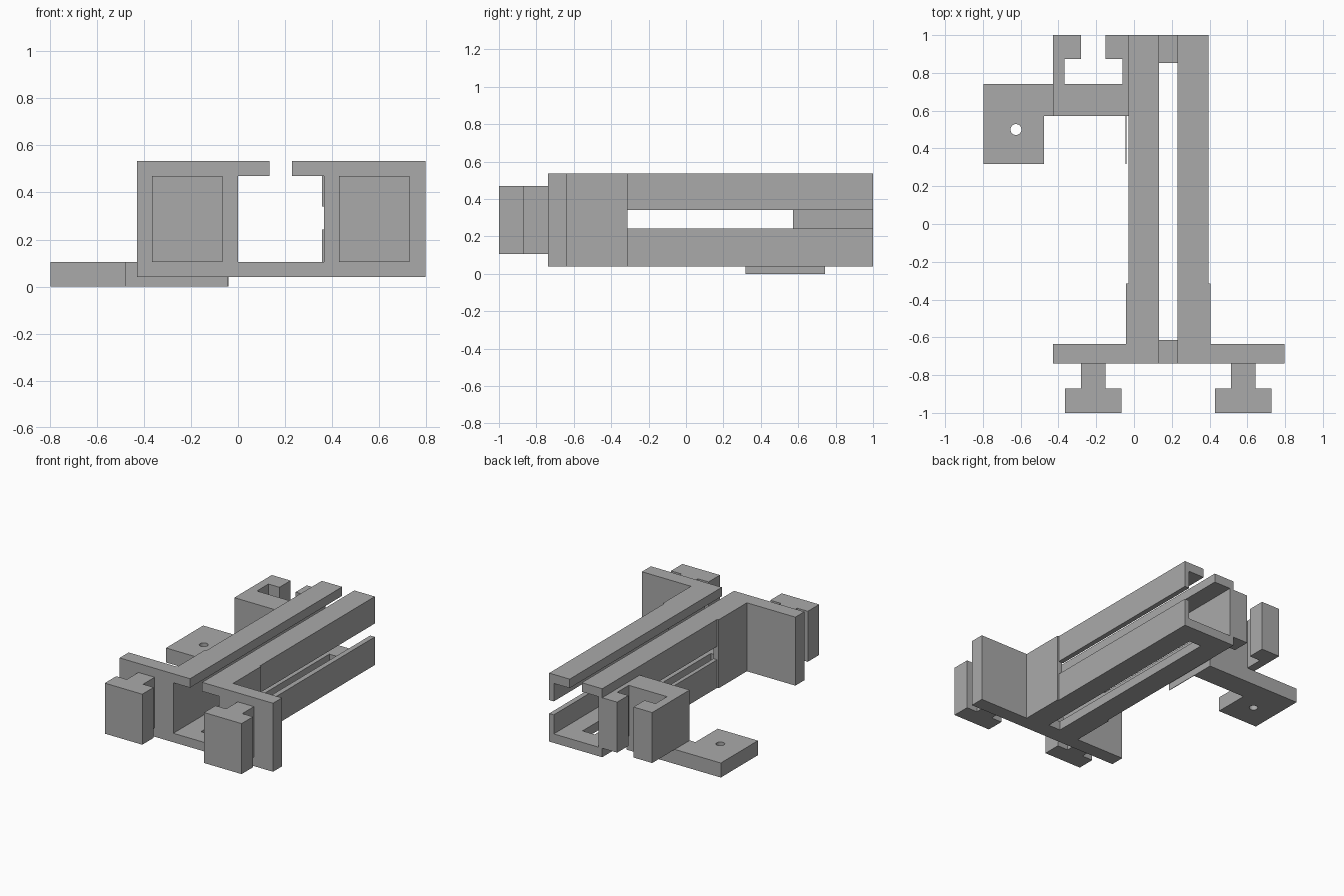
import bpy
import bmesh
from mathutils import Vector

cube = bpy.data.objects.get("Cube")
if cube:
    bpy.data.objects.remove(cube, do_unlink=True)

gray = bpy.data.materials.new("plain_gray")
gray.use_nodes = True
COLOR = (0.4, 0.4, 0.4, 1)
gray.diffuse_color = COLOR
gray.node_tree.nodes["Principled BSDF"].inputs["Base Color"].default_value = COLOR


def prism(name, points, axis, start, end):
    """Extrude a flat outline along y (points are x, z) or z (points are x, y)."""
    bm = bmesh.new()
    place = (lambda a, b: (a, start, b)) if axis == "y" else (lambda a, b: (a, b, start))
    step = Vector((0, end - start, 0)) if axis == "y" else Vector((0, 0, end - start))
    face = bm.faces.new([bm.verts.new(place(a, b)) for a, b in points])
    moved = bmesh.ops.extrude_face_region(bm, geom=[face])["geom"]
    bmesh.ops.translate(bm, vec=step, verts=[v for v in moved if isinstance(v, bmesh.types.BMVert)])
    if face.is_valid and len(face.edges[0].link_faces) < 2:
        bm.faces.new(list(face.verts))
    bmesh.ops.recalc_face_normals(bm, faces=bm.faces)
    mesh = bpy.data.meshes.new(name)
    bm.to_mesh(mesh)
    bm.free()
    mesh.materials.append(gray)
    obj = bpy.data.objects.new(name, mesh)
    bpy.context.collection.objects.link(obj)
    return obj


def box(name, x, y, z):
    return prism(name, [(x[0], y[0]), (x[1], y[0]), (x[1], y[1]), (x[0], y[1])], "z", *z)


def combine(target, tool, operation):
    """Apply a boolean and remove the tool object."""
    tool.hide_render = True
    mod = target.modifiers.new("boolean", "BOOLEAN")
    mod.operation, mod.object, mod.solver = operation, tool, "EXACT"
    bpy.context.view_layer.update()
    graph = bpy.context.evaluated_depsgraph_get()
    mesh = bpy.data.meshes.new_from_object(target.evaluated_get(graph))
    target.modifiers.clear()
    target.data = mesh
    bpy.data.objects.remove(tool, do_unlink=True)


LOW, FLOOR, CEIL, HIGH = 0.04, 0.105, 0.47, 0.535
SLOT = (0.133, 0.23)


def channel(name, outer, inner, y0, y1):
    """Square channel with a slot along its top."""
    left = [(SLOT[0], HIGH), (outer[0], HIGH), (outer[0], LOW)]
    right = [(outer[1], LOW), (outer[1], HIGH), (SLOT[1], HIGH)]
    inside = [(SLOT[1], CEIL), (inner[1], CEIL), (inner[1], FLOOR),
              (inner[0], FLOOR), (inner[0], CEIL), (SLOT[0], CEIL)]
    return prism(name, left + right + inside, "y", y0, y1)


# Slotted rail: wide front flange, collar and long channel
rail = channel("slotted_rail", (-0.03, 0.394), (0, 0.357), -0.314, 1)
combine(rail, box("side_slot_cutter", (-0.2, 0.6), (-0.314, 1.1), (0.243, 0.34)), "DIFFERENCE")
combine(rail, channel("collar", (-0.042, 0.405), (0, 0.366), -0.635, -0.314), "UNION")
combine(rail, channel("flange", (-0.43, 0.797), (0, 0.366), -0.738, -0.635), "UNION")
combine(rail, box("floor_slot_cutter", SLOT, (-0.613, 0.853), (0, 0.2)), "DIFFERENCE")

# T-shaped connectors on the flange
for side, cx in (("right", -0.215), ("left", 0.579)):
    half = [(0.065, -0.738), (0.065, -0.87), (0.15, -0.87), (0.15, -1)]
    outline = [(cx + x, y) for x, y in half] + [(cx - x, y) for x, y in reversed(half)]
    prism(side + "_connector", outline, "z", FLOOR, CEIL)

# Matching socket beside the back of the rail
cx = -0.215
half = [(0.215, 0.572), (0.215, 1), (0.065, 1), (0.065, 0.873), (0.153, 0.873), (0.153, 0.742)]
outline = [(cx + x, y) for x, y in half] + [(cx - x, y) for x, y in reversed(half)]
prism("connector_socket", outline, "z", FLOOR, CEIL)

# Mounting foot with a screw hole
foot = prism("mounting_foot", [(-0.798, 0.318), (-0.476, 0.318), (-0.476, 0.572),
                               (-0.042, 0.572), (-0.042, 0.742), (-0.798, 0.742)], "z", 0, FLOOR)
bpy.ops.mesh.primitive_cylinder_add(vertices=32, radius=0.029, depth=0.4, location=(-0.625, 0.5, 0.05))
combine(foot, bpy.context.object, "DIFFERENCE")
box("foot_edge_fin", (-0.045, -0.041), (0.318, 0.572), (0, FLOOR))
